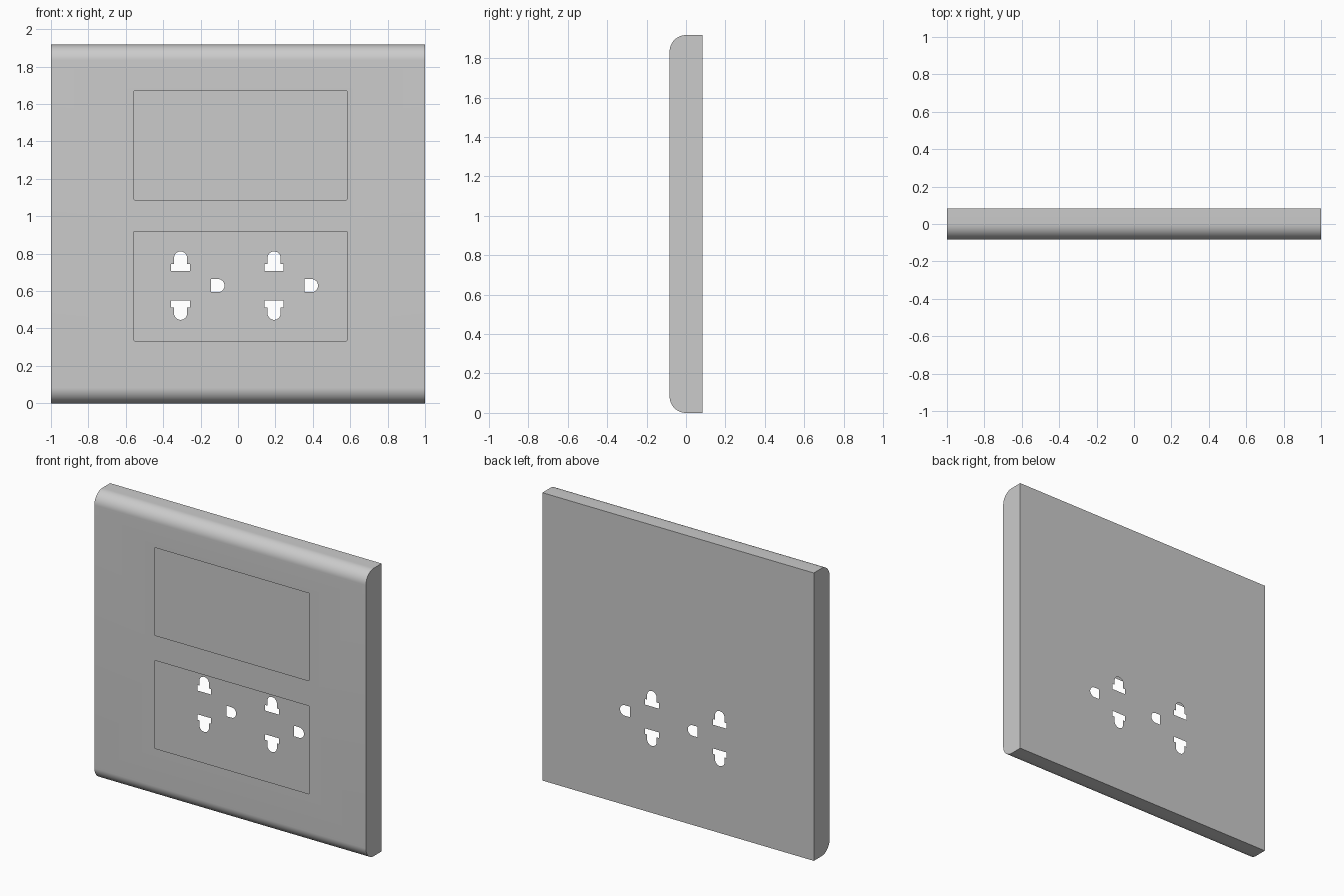
import bpy, bmesh
from math import sin, cos, radians

if "Cube" in bpy.data.objects:
    bpy.data.objects.remove(bpy.data.objects["Cube"])

FRONT, BACK, TOP, R = -0.083, 0.083, 1.917, 0.083


def arc(cx, cy, r, a0, a1, n=16):
    angles = [radians(a0 + (a1 - a0) * i / n) for i in range(n + 1)]
    return [(cx + r * cos(a), cy + r * sin(a)) for a in angles]


def rounded_rect(x0, x1, z0, z1, r=0.005):
    return (arc(x1 - r, z1 - r, r, 0, 90, 4) + arc(x0 + r, z1 - r, r, 90, 180, 4)
            + arc(x0 + r, z0 + r, r, 180, 270, 4) + arc(x1 - r, z0 + r, r, 270, 360, 4))


def pierce(bm, y, outlines):
    """Replace the flat face lying at depth y with a sheet that has openings."""
    face = next(f for f in bm.faces if all(abs(v.co.y - y) < 1e-5 for v in f.verts))
    edges = list(face.edges)
    bmesh.ops.delete(bm, geom=[face], context='FACES_ONLY')
    for pts in outlines:
        vs = [bm.verts.new((x, y, z)) for x, z in pts]
        edges += [bm.edges.new((vs[i - 1], vs[i])) for i in range(len(vs))]
    bmesh.ops.triangle_fill(bm, edges=edges, use_beauty=True, normal=(0, 1 if y > 0 else -1, 0))


# Hollow cover shell: side profile with rounded front edges, extruded across the width
bm = bmesh.new()
profile = ([(BACK, 0), (BACK, TOP)]
           + arc(FRONT + R, TOP - R, R, 90, 180) + arc(FRONT + R, R, R, 180, 270))
side = bm.faces.new([bm.verts.new((-1, y, z)) for y, z in profile])
bm.normal_update()
out = bmesh.ops.extrude_face_region(bm, geom=[side], use_keep_orig=True)["geom"]
bmesh.ops.translate(bm, vec=(2, 0, 0),
                    verts=[v for v in out if isinstance(v, bmesh.types.BMVert)])
bmesh.ops.recalc_face_normals(bm, faces=bm.faces)

# Two rectangular windows in the front sheet
pierce(bm, FRONT, [rounded_rect(-0.556, 0.583, z0, z1)
                   for z0, z1 in ((0.334, 0.919), (1.087, 1.67))])

# Socket openings in the back sheet: two T-shaped slots and a D-shaped earth hole each
MID = 0.629
holes = []
for cx in (-0.307, 0.193):
    slot = ([(cx - 0.051, 0.079), (cx + 0.051, 0.079), (cx + 0.051, 0.116), (cx + 0.035, 0.116)]
            + arc(cx, 0.148, 0.035, 0, 180) + [(cx - 0.035, 0.116), (cx - 0.051, 0.116)])
    holes += [[(x, MID + s * z) for x, z in slot] for s in (1, -1)]
    holes.append([(cx + 0.163, MID - 0.035)] + arc(cx + 0.2, MID, 0.035, -90, 90)
                 + [(cx + 0.163, MID + 0.035)])
pierce(bm, BACK, holes)
bmesh.ops.recalc_face_normals(bm, faces=bm.faces)

mesh = bpy.data.meshes.new("socket_cover")
bm.to_mesh(mesh)
bm.free()
cover = bpy.data.objects.new("socket_cover", mesh)
bpy.context.collection.objects.link(cover)

# Smooth the rounded edges, keep the corners sharp
cover.select_set(True)
bpy.context.view_layer.objects.active = cover
bpy.ops.object.shade_smooth_by_angle(angle=radians(30))
